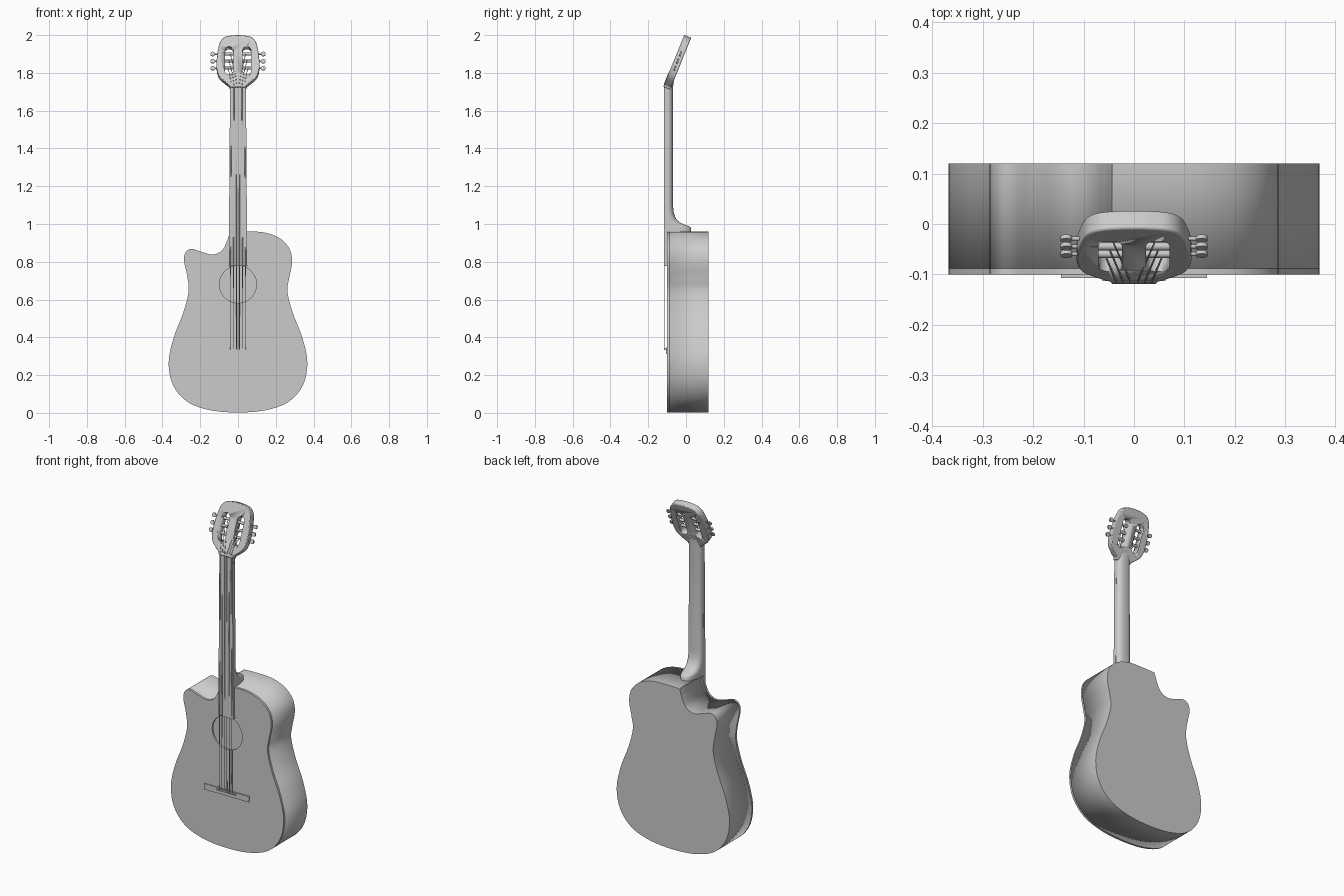
import bpy
import bmesh
import math
from mathutils import Matrix, Vector

cube = bpy.data.objects.get("Cube")
if cube:
    bpy.data.objects.remove(cube, do_unlink=True)

grey = bpy.data.materials.new("plain grey")
grey.use_nodes = True
colour = (0.6, 0.6, 0.6, 1)
grey.diffuse_color = colour
grey.node_tree.nodes["Principled BSDF"].inputs["Base Color"].default_value = colour


def finish(name, bm, matrix=None, angle=35):
    """Turn a bmesh into a shaded, coloured object."""
    bmesh.ops.recalc_face_normals(bm, faces=bm.faces)
    mesh = bpy.data.meshes.new(name)
    bm.to_mesh(mesh)
    bm.free()
    obj = bpy.data.objects.new(name, mesh)
    bpy.context.collection.objects.link(obj)
    mesh.materials.append(grey)
    if matrix:
        obj.matrix_world = matrix
    select(obj)
    bpy.ops.object.shade_smooth_by_angle(angle=math.radians(angle))
    return obj


def select(obj):
    bpy.ops.object.select_all(action="DESELECT")
    obj.select_set(True)
    bpy.context.view_layer.objects.active = obj


def smooth_loop(points, steps=6):
    """Closed rounded outline through a few points."""
    out, n = [], len(points)
    for i in range(n):
        a, b, c, d = (Vector(points[(i + k) % n]) for k in (-1, 0, 1, 2))
        for s in range(steps):
            t = s / steps
            out.append(0.5 * (2 * b + (c - a) * t + (2 * a - 5 * b + 4 * c - d) * t ** 2
                              + (3 * b - a - 3 * c + d) * t ** 3))
    return out


def prism(name, outline, y0, y1, matrix=None, front=True):
    """Extrude an x-z outline along y."""
    bm = bmesh.new()
    a, b = ([bm.verts.new((p[0], y, p[1])) for p in outline] for y in (y0, y1))
    n = len(a)
    for i in range(n):
        bm.faces.new((a[i], a[(i + 1) % n], b[(i + 1) % n], b[i]))
    bm.faces.new(b)
    if front:
        bm.faces.new(a)
    return finish(name, bm, matrix)


def box(name, x, y, z, matrix=None):
    return prism(name, [(x[0], z[0]), (x[1], z[0]), (x[1], z[1]), (x[0], z[1])], *y, matrix)


def rod(name, x0, x1, y, z, r, matrix):
    """Cylinder lying along x."""
    bm = bmesh.new()
    place = Matrix.Translation(((x0 + x1) / 2, y, z)) @ Matrix.Rotation(math.pi / 2, 4, "Y")
    bmesh.ops.create_cone(bm, cap_ends=True, segments=16, radius1=r, radius2=r,
                          depth=abs(x1 - x0), matrix=place)
    return finish(name, bm, matrix)


def cut(obj, cutter):
    mod = obj.modifiers.new("cut", "BOOLEAN")
    mod.object, mod.solver = cutter, "EXACT"
    select(obj)
    bpy.ops.object.modifier_apply(modifier=mod.name)
    bpy.data.objects.remove(cutter, do_unlink=True)


# Hollow body with a cutaway on one shoulder
lower = [(0.262, 0.64), (0.29, 0.53), (0.34, 0.4), (0.367, 0.27), (0.345, 0.15),
         (0.27, 0.06), (0.15, 0.015)]
body_line = [(-0.035, 0.958), (0.05, 0.96), (0.14, 0.955), (0.22, 0.925), (0.272, 0.87),
             (0.286, 0.8), (0.27, 0.71)]
body_line += lower + [(0, 0.002)] + [(-x, z) for x, z in reversed(lower)]
body_line += [(-0.268, 0.72), (-0.286, 0.81), (-0.275, 0.853), (-0.245, 0.868), (-0.2, 0.855),
              (-0.135, 0.838), (-0.085, 0.86), (-0.058, 0.91), (-0.044, 0.952)]
outline = smooth_loop(body_line)
shell = prism("body_shell", outline, -0.088, 0.12, front=False)
thick = shell.modifiers.new("wall", "SOLIDIFY")
thick.thickness, thick.offset = 0.008, -1

# Soundboard with round hole
board = prism("soundboard", outline, -0.1, -0.088)
circle = [(0.098 * math.cos(k * math.tau / 64), 0.68 + 0.098 * math.sin(k * math.tau / 64))
          for k in range(64)]
cut(board, prism("hole_cutter", circle, -0.2, -0.05))

# Bridge and saddle
box("bridge", (-0.145, 0.145), (-0.107, -0.099), (0.312, 0.346))
box("saddle", (-0.062, 0.062), (-0.113, -0.105), (0.332, 0.34))

# Fingerboard and nut
prism("fingerboard", [(-0.049, 0.778), (0.049, 0.778), (0.042, 1.738), (-0.042, 1.738)],
      -0.113, -0.096)
box("nut", (-0.042, 0.042), (-0.115, -0.1), (1.735, 1.745))

# Neck: rounded sections swept up, deepening into the heel
sections = [(0.955, 0.026), (0.98, 0.026), (0.987, 0.018), (0.996, -0.008), (1.01, -0.035),
            (1.03, -0.054), (1.06, -0.065), (1.1, -0.069), (1.72, -0.069), (1.76, -0.064)]
bm = bmesh.new()
rings = []
for z, back in sections:
    w = 0.047 - 0.005 * (z - 0.955) / 0.8
    ring = []
    for k in range(25):
        a = math.pi * k / 24
        ring.append(bm.verts.new((w * math.copysign(abs(math.cos(a)) ** 0.8, math.cos(a)),
                                  -0.1 + (back + 0.1) * math.sin(a) ** 0.8, z)))
    rings.append(ring)
for lo, hi in zip(rings, rings[1:]):
    for k in range(25):
        j = (k + 1) % 25
        bm.faces.new((lo[k], lo[j], hi[j], hi[k]))
bm.faces.new(rings[0])
bm.faces.new(rings[-1])
finish("neck", bm, angle=50)

# Tilted headstock with two long slots
tilt = Matrix.Translation((0, -0.113, 1.745)) @ Matrix.Rotation(math.radians(-22), 4, "X")
half = [(0.041, -0.02), (0.048, -0.008), (0.072, 0.012), (0.099, 0.04), (0.112, 0.08),
        (0.113, 0.13), (0.108, 0.18), (0.096, 0.235), (0.072, 0.264), (0.035, 0.274)]
head_line = smooth_loop([(0, -0.02)] + half + [(0, 0.276)] + [(-x, t) for x, t in reversed(half)])
head = prism("headstock", head_line, 0, 0.04, tilt)
bevel = head.modifiers.new("soft edge", "BEVEL")
bevel.width, bevel.segments, bevel.angle_limit = 0.005, 2, math.radians(50)
select(head)
bpy.ops.object.modifier_apply(modifier=bevel.name)
for side in (-1, 1):
    slot = []
    for k in range(26):
        a = math.pi * (k if k < 13 else k - 1) / 12
        slot.append((side * 0.047 + 0.023 * math.cos(a),
                     (0.187 if k < 13 else 0.073) + 0.023 * math.sin(a)))
    cut(head, prism("slot_cutter", slot, -0.05, 0.1, tilt))

# Tuners and strings, mirrored on both sides
posts = [0.094, 0.134, 0.175]
for side, label in ((-1, "right"), (1, "left")):
    for i, t in enumerate(posts):
        tag = f"{label}_{i + 1}"
        rod("tuner_roller_" + tag, side * 0.02, side * 0.076, 0.02, t, 0.008, tilt)
        rod("tuner_shaft_" + tag, side * 0.1, side * 0.13, 0.02, t, 0.004, tilt)
        knob = [(side * (0.134 + 0.012 * math.cos(k * math.tau / 16)),
                 t + 0.012 * math.sin(k * math.tau / 16)) for k in range(16)]
        prism("tuner_button_" + tag, knob, 0.016, 0.024, tilt)

        spread = 1 - 0.4 * i
        path = [Vector((side * 0.042 * spread, -0.1145, 0.336)),
                Vector((side * 0.035 * spread, -0.1155, 1.74)),
                tilt @ Vector((side * (0.035 * spread + 0.008), -0.001, 0.05)),
                tilt @ Vector((side * (0.055 - 0.007 * i), 0.012, t))]
        curve = bpy.data.curves.new("string_" + tag, "CURVE")
        curve.dimensions = "3D"
        curve.bevel_depth, curve.bevel_resolution = 0.0018, 1
        curve.use_fill_caps = True
        line = curve.splines.new("POLY")
        line.points.add(len(path) - 1)
        for point, co in zip(line.points, path):
            point.co = (*co, 1)
        curve.materials.append(grey)
        bpy.context.collection.objects.link(bpy.data.objects.new("string_" + tag, curve))
